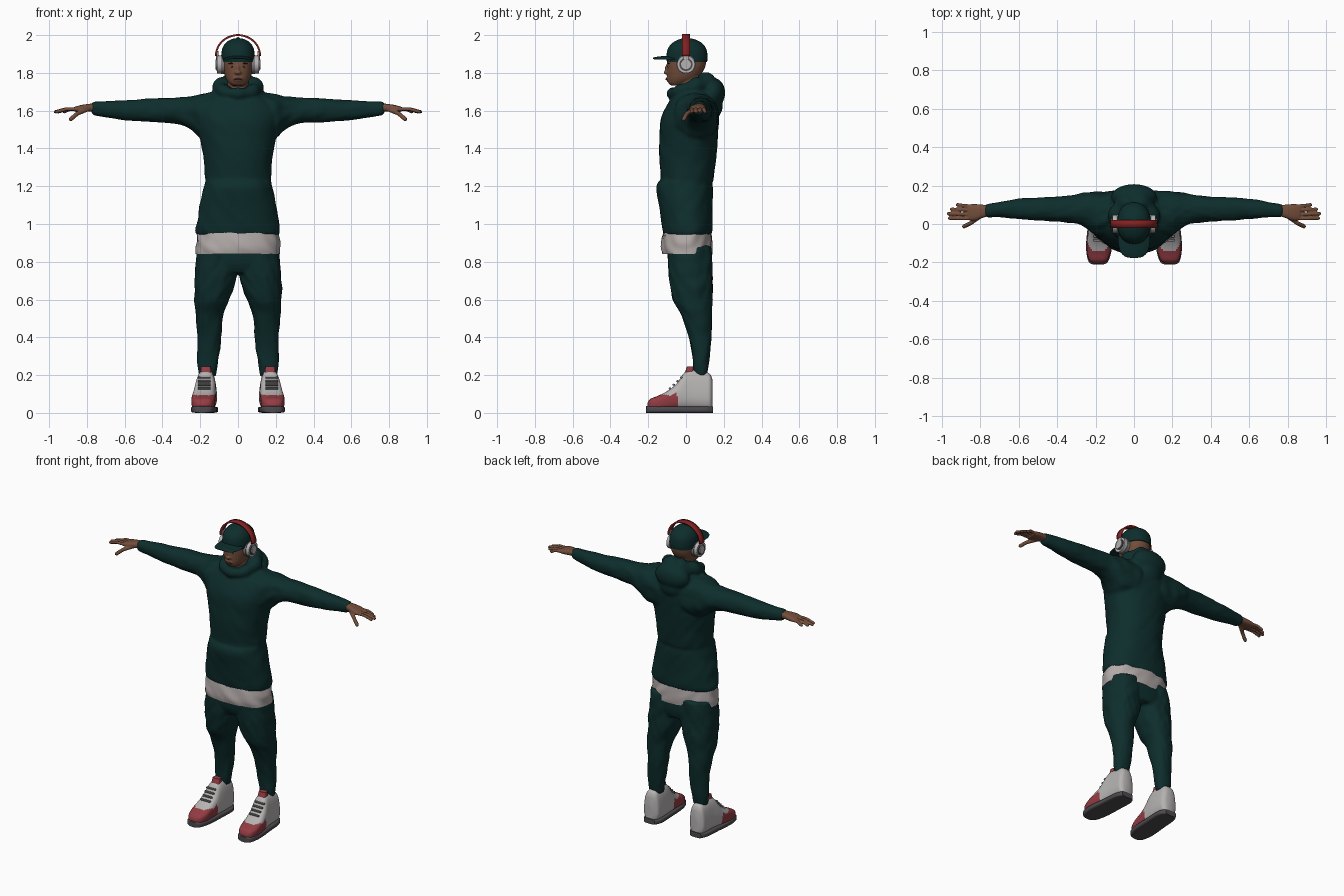
import bpy, bmesh, math
from mathutils import Vector, Matrix, noise

if "Cube" in bpy.data.objects:
    bpy.data.objects.remove(bpy.data.objects["Cube"])

ONE, BOTH = (1,), (1, -1)


def material(name, r, g, b):
    mat = bpy.data.materials.new(name)
    mat.use_nodes = True
    mat.diffuse_color = (r, g, b, 1)
    shader = mat.node_tree.nodes["Principled BSDF"]
    shader.inputs["Base Color"].default_value = (r, g, b, 1)
    shader.inputs["Roughness"].default_value = 0.9
    return mat


GREEN = material("dark green cloth", .004, .026, .025)
SKIN = material("brown skin", .17, .075, .043)
LIP = material("dark lips", .11, .04, .03)
HAIR = material("dark brow", .015, .01, .008)
SHIRT = material("off white shirt", .44, .40, .39)
WHITE = material("white leather", .47, .45, .45)
RED = material("red leather", .29, .045, .055)
BAND = material("red band", .22, .015, .015)
SOLE = material("dark grey rubber", .075, .068, .075)
METAL = material("mid grey", .2, .19, .2)


def smooth_keys(keys, steps):
    """Catmull-Rom interpolation of whole key rows."""
    rows = [Vector(k) for k in keys]
    out = []
    for i in range(len(rows) - 1):
        p0, p1 = rows[max(i - 1, 0)], rows[i]
        p2, p3 = rows[i + 1], rows[min(i + 2, len(rows) - 1)]
        for s in range(steps):
            t = s / steps
            out.append(p1 + (p2 - p0) * (t / 2)
                       + (p0 * 2 - p1 * 5 + p2 * 4 - p3) * (t * t / 2)
                       + (p1 * 3 - p0 - p2 * 3 + p3) * (t ** 3 / 2))
    return out + [rows[-1]]


def sym(keys):
    """Rows (t, half width, low, high) to rows with both side extents."""
    return [(t, -w, w, lo, hi) for t, w, lo, hi in keys]


def skin_rings(bm, rings, closed=False):
    n = len(rings[0])
    pairs = list(zip(rings, rings[1:])) + ([(rings[-1], rings[0])] if closed else [])
    for r, q in pairs:
        for i in range(n):
            j = (i + 1) % n
            bm.faces.new((r[i], r[j], q[j], q[i]))
    if not closed:
        bm.faces.new(rings[0])
        bm.faces.new(rings[-1])


def loft(bm, axis, keys, sides=ONE, power=2.2, steps=4, n=32, wrinkle=0):
    """Skin rounded sections; each row is position plus extents on the other two axes."""
    order = {"x": (2, 0, 1), "y": (0, 2, 1), "z": (0, 1, 2)}[axis]
    for side in sides:
        rings = []
        for t, a0, a1, b0, b1 in smooth_keys(keys, steps):
            ring = []
            for i in range(n):
                ang = math.tau * i / n
                c, s = math.cos(ang), math.sin(ang)
                c = math.copysign(abs(c) ** (2 / power), c)
                s = math.copysign(abs(s) ** (2 / power), s)
                mid_a, mid_b = (a0 + a1) / 2, (b0 + b1) / 2
                fold = noise.noise(Vector((c * 2 + side, s * 2, t * 16 + c * 3)))
                grow = 1 + wrinkle * fold
                local = (mid_a + (a1 - a0) / 2 * c * grow,
                         mid_b + (b1 - b0) / 2 * s * grow, t)
                if axis == "x":
                    co = (local[2] * side, local[0], local[1])
                else:
                    p = [local[k] for k in order]
                    co = (p[0] * side, p[1], p[2])
                    if axis == "y":
                        co = (local[0] * side, t, local[1])
                ring.append(bm.verts.new(co))
            rings.append(ring)
        skin_rings(bm, rings)


def blob(bm, centre, radii, sides=ONE):
    for side in sides:
        place = Matrix.Translation((centre[0] * side, centre[1], centre[2]))
        bmesh.ops.create_uvsphere(bm, u_segments=20, v_segments=12, radius=1,
                                  matrix=place @ Matrix.Diagonal((*radii, 1)))


def finger(bm, points, r):
    for side in BOTH:
        pts = [Vector((x * side, y, z)) for x, y, z in points]
        for a, b in zip(pts, pts[1:]):
            for k in range(9):
                bmesh.ops.create_uvsphere(bm, u_segments=12, v_segments=8, radius=r,
                                          matrix=Matrix.Translation(a.lerp(b, k / 8)))


def finish(bm, name, mats, voxel=0, rounds=3, rule=None):
    bmesh.ops.recalc_face_normals(bm, faces=bm.faces)
    for f in bm.faces:
        f.material_index = rule(f.calc_center_median()) if rule else 0
    mesh = bpy.data.meshes.new(name)
    bm.to_mesh(mesh)
    bm.free()
    obj = bpy.data.objects.new(name, mesh)
    bpy.context.collection.objects.link(obj)
    for m in mats:
        mesh.materials.append(m)
    bpy.ops.object.select_all(action="DESELECT")
    obj.select_set(True)
    bpy.context.view_layer.objects.active = obj
    bpy.ops.object.shade_smooth_by_angle(angle=math.radians(45))
    if voxel:
        mod = obj.modifiers.new("merge", "REMESH")
        mod.mode, mod.voxel_size, mod.use_smooth_shade = "VOXEL", voxel, True
        mod = obj.modifiers.new("soften", "SMOOTH")
        mod.factor, mod.iterations = 0.5, rounds
    return obj


def part(name, mat, build, *args, **kw):
    bm = bmesh.new()
    build(bm, *args, **kw)
    return finish(bm, name, [mat])


# Hoodie: body, sleeves, collar roll and hanging hood merged into one skin
bm = bmesh.new()
loft(bm, "z", sym([(.94, .215, -.115, .13), (.97, .223, -.125, .14), (1.08, .205, -.14, .14),
                   (1.18, .185, -.157, .142), (1.22, .178, -.148, .138), (1.24, .175, -.134, .146),
                   (1.35, .182, -.142, .16), (1.45, .2, -.14, .168), (1.55, .212, -.135, .173),
                   (1.63, .2, -.1, .172), (1.69, .14, -.06, .16), (1.73, .07, -.02, .11)]),
     steps=6, n=48, wrinkle=.03)
loft(bm, "x", [(.08, -.08, .17, 1.42, 1.7), (.19, -.06, .17, 1.45, 1.69), (.25, -.02, .165, 1.5, 1.675),
               (.32, .005, .15, 1.53, 1.67), (.45, .015, .14, 1.54, 1.665), (.6, .025, .132, 1.55, 1.655),
               (.7, .035, .115, 1.565, 1.65), (.76, .035, .105, 1.575, 1.648), (.775, .04, .1, 1.585, 1.64)],
     sides=BOTH, steps=6, wrinkle=.09)
rings = []
for i in range(40):
    u = math.tau * i / 40
    back = (1 + math.sin(u)) / 2
    centre = Vector((.09 * math.cos(u), .02 + .09 * math.sin(u), 1.69 + .058 * back))
    out = Vector((math.cos(u), math.sin(u), 0))
    tube = (.03 + .025 * back) * (1 + .12 * math.sin(u * 7))
    rings.append([bm.verts.new(centre + tube * (out * math.cos(v) + Vector((0, 0, math.sin(v)))))
                  for v in (math.tau * j / 16 for j in range(16))])
skin_rings(bm, rings, closed=True)
blob(bm, (0, .142, 1.695), (.12, .066, .08))
blob(bm, (0, .15, 1.63), (.08, .045, .07))
finish(bm, "hoodie", [GREEN], voxel=.009)

# Undershirt showing below the hoodie
part("undershirt", SHIRT, loft, "z",
     sym([(.84, .222, -.125, .137), (.87, .223, -.13, .14), (.91, .22, -.127, .14), (.98, .21, -.115, .13)]),
     n=64, wrinkle=.06)

# Trousers: hips and two tapering legs
bm = bmesh.new()
loft(bm, "z", sym([(.74, .17, -.07, .125), (.8, .21, -.095, .138), (.93, .2, -.1, .13)]))
loft(bm, "z", [(.88, 0, .215, -.1, .135), (.72, .008, .23, -.09, .14), (.6, .045, .23, -.068, .14),
               (.52, .078, .225, -.025, .138), (.4, .088, .215, .015, .135), (.3, .1, .216, .034, .126),
               (.24, .11, .214, .038, .118), (.19, .118, .205, .045, .11)],
     sides=BOTH, steps=7, wrinkle=.09)
finish(bm, "trousers", [GREEN], voxel=.009)

# Hands: palm, fingers and thumb
bm = bmesh.new()
loft(bm, "x", [(.74, .045, .097, 1.59, 1.637), (.78, .035, .1, 1.595, 1.637), (.83, .018, .104, 1.593, 1.63),
               (.865, .02, .102, 1.594, 1.62)], sides=BOTH, power=2.6)
for y0, tip_x, tip_y in ((.093, .92, .1), (.073, .95, .077), (.05, .967, .054), (.028, .96, .03)):
    finger(bm, [(.855, y0, 1.608), ((.86 + tip_x) / 2, (y0 + tip_y) / 2, 1.608), (tip_x, tip_y, 1.594)], .0095)
finger(bm, [(.80, .04, 1.605), (.85, .005, 1.585), (.885, -.012, 1.555)], .0115)
finish(bm, "hands", [SKIN], voxel=.0045, rounds=2)

# Head and neck
bm = bmesh.new()
loft(bm, "z", sym([(1.732, .03, -.077, -.02), (1.745, .046, -.092, .01), (1.77, .064, -.099, .06),
                   (1.81, .076, -.101, .092), (1.85, .081, -.101, .106), (1.9, .08, -.095, .105),
                   (1.95, .05, -.06, .07)]))
loft(bm, "z", sym([(1.62, .06, -.045, .08), (1.7, .055, -.04, .075), (1.8, .055, -.03, .08)]))
blob(bm, (0, -.102, 1.802), (.018, .017, .011))
blob(bm, (0, -.1, 1.82), (.009, .012, .025))
blob(bm, (0, -.095, 1.768), (.028, .01, .014))
finish(bm, "head", [SKIN], voxel=.005, rounds=2)
part("lips", LIP, blob, (0, -.1, 1.767), (.024, .009, .006))
part("eyes", SHIRT, blob, (.031, -.091, 1.833), (.011, .005, .004), sides=BOTH)
part("pupils", HAIR, blob, (.031, -.094, 1.833), (.005, .004, .004), sides=BOTH)
part("eyebrows", HAIR, blob, (.032, -.092, 1.85), (.019, .005, .004), sides=BOTH)

# Cap with curved brim and top button
part("cap", GREEN, loft, "z",
     sym([(1.858, .086, -.101, .112), (1.89, .088, -.104, .114), (1.93, .083, -.095, .106),
          (1.96, .064, -.07, .082), (1.978, .035, -.035, .045), (1.984, .008, -.008, .015)]), steps=5)
part("cap_button", GREEN, blob, (0, .003, 1.984), (.009, .009, .005))
bm = bmesh.new()
loft(bm, "y", sym([(-.176, .02, 1.876, 1.88), (-.17, .045, 1.874, 1.882), (-.15, .067, 1.876, 1.886),
                   (-.11, .081, 1.88, 1.89), (-.06, .083, 1.882, 1.892)]))
for v in bm.verts:
    v.co.z -= 2.2 * v.co.x ** 2
finish(bm, "cap_brim", [GREEN])

# Headphones: cushions, cups, discs, hangers and band
def disc(x0, x1, r):
    return [(x0, -r, r, 1.845 - r, 1.845 + r), (x1, -r, r, 1.845 - r, 1.845 + r)]


for name, mat, shape in (("ear_cushions", METAL, disc(.07, .09, .05)), ("ear_cups", WHITE, disc(.088, .112, .047)),
                         ("cup_rings", SOLE, disc(.11, .115, .035)), ("cup_discs", WHITE, disc(.112, .12, .026))):
    part(name, mat, loft, "x", shape, sides=BOTH, power=2, steps=1)
part("band_hangers", WHITE, loft, "z", [(1.86, .1, .115, -.014, .014), (1.915, .103, .117, -.016, .016)],
     sides=BOTH, power=4)
bm = bmesh.new()
strip = []
for i in range(33):
    u = math.pi * i / 32
    strip.append([bm.verts.new((.117 * math.cos(u), y, 1.89 + .11 * math.sin(u))) for y in (-.021, .021)])
for a, b in zip(strip, strip[1:]):
    bm.faces.new((a[0], a[1], b[1], b[0]))
band = finish(bm, "headband", [BAND])
mod = band.modifiers.new("thickness", "SOLIDIFY")
mod.thickness, mod.offset = .01, 0

# Shoes: high uppers with red toes
bm = bmesh.new()
loft(bm, "y", [(-.205, .165, .21, .02, .05), (-.19, .14, .232, .015, .073), (-.15, .124, .245, .015, .09),
               (-.1, .12, .246, .015, .115), (-.05, .117, .24, .015, .155), (-.01, .113, .235, .015, .212),
               (.03, .11, .23, .015, .228), (.09, .11, .226, .015, .22), (.125, .115, .222, .015, .208),
               (.139, .135, .205, .02, .18)], sides=BOTH, power=3.2, steps=5)
for v in bm.verts:
    if v.co.z > .09:
        mid = math.copysign(.168, v.co.x)
        v.co.x = mid + (v.co.x - mid) * (1 - 2 * (v.co.z - .09))
finish(bm, "shoe_uppers", [WHITE, RED], rule=lambda c: int(c.y < -.04 and c.z < .095))

# Soles follow the outline of the foot
part("shoe_soles", SOLE, loft, "y",
     [(-.212, .165, .21, 0, .035), (-.195, .135, .237, 0, .037), (-.12, .114, .25, 0, .036),
      (0, .108, .24, 0, .034), (.1, .106, .231, 0, .034), (.143, .13, .21, 0, .034)],
     sides=BOTH, power=4.5)

# Laces and tongue tops
bm = bmesh.new()
for k in range(4):
    y, z = -.085 + .02 * k, .13 + .019 * k
    loft(bm, "x", [(.145, y - .007, y + .007, z - .006, z + .006),
                   (.212, y - .007, y + .007, z - .006, z + .006)], sides=BOTH, n=8, steps=1)
finish(bm, "laces", [METAL])
part("tongue_tops", RED, loft, "z", [(.2, .14, .2, -.01, .04), (.245, .145, .195, .005, .04)],
     sides=BOTH, power=4)
